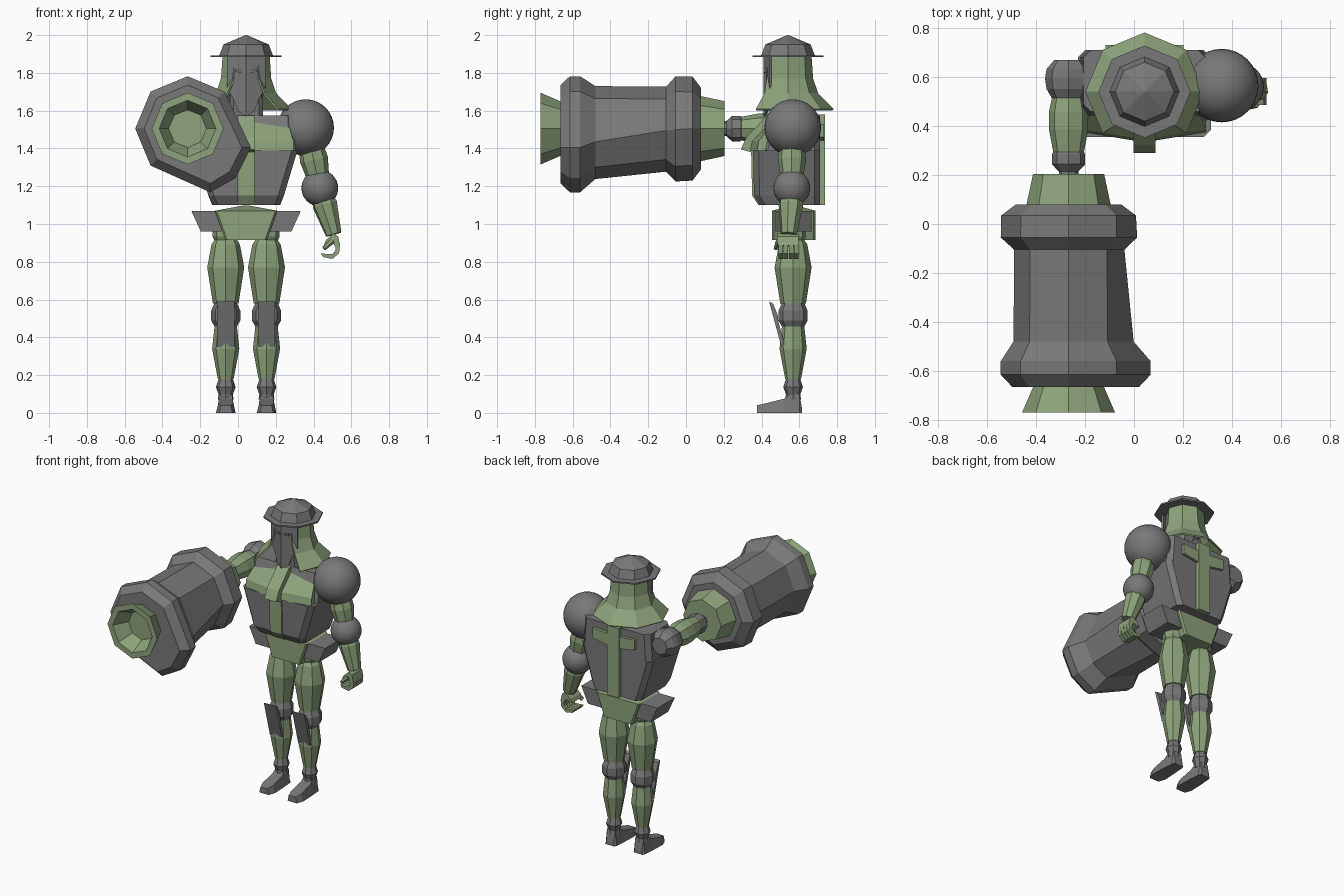
import bpy, bmesh, math
from mathutils import Vector

if "Cube" in bpy.data.objects:
    bpy.data.objects.remove(bpy.data.objects["Cube"])

CX, CY = 0.043, 0.54          # body centre line
GREEN = bpy.data.materials.new("olive_green")
GREEN.diffuse_color = (0.27, 0.37, 0.20, 1)
GREEN.use_nodes = True
GREEN.node_tree.nodes["Principled BSDF"].inputs["Base Color"].default_value = GREEN.diffuse_color
GREY = bpy.data.materials.new("dark_grey")
GREY.diffuse_color = (0.19, 0.19, 0.19, 1)
GREY.use_nodes = True
GREY.node_tree.nodes["Principled BSDF"].inputs["Base Color"].default_value = GREY.diffuse_color


def finish(name, bm, green=False):
    bmesh.ops.recalc_face_normals(bm, faces=bm.faces)
    me = bpy.data.meshes.new(name)
    bm.to_mesh(me)
    bm.free()
    ob = bpy.data.objects.new(name, me)
    bpy.context.collection.objects.link(ob)
    me.materials.append(GREEN if green else GREY)
    return ob


def skin(name, loops, green=False):
    """Join point loops into a capped, flat-faced solid."""
    bm = bmesh.new()
    rows = [[bm.verts.new(p) for p in lp] for lp in loops]
    n = len(rows[0])
    for a, b in zip(rows, rows[1:]):
        for i in range(n):
            j = (i + 1) % n
            bm.faces.new((a[i], a[j], b[j], b[i]))
    bm.faces.new(rows[0][::-1])
    bm.faces.new(rows[-1])
    return finish(name, bm, green)


def tube(name, a, b, rings, green=False, n=8):
    """Octagonal turned part from a to b; rings are (fraction, radius)."""
    a, b = Vector(a), Vector(b)
    q = (b - a).to_track_quat('Z', 'Y')
    return skin(name, [[a.lerp(b, t) + q @ Vector((r * math.cos(k * math.tau / n),
                r * math.sin(k * math.tau / n), 0)) for k in range(n)] for t, r in rings], green)


def prism(name, pts, axis, lo, hi, green=False):
    """Extrude a 2D profile along x or y."""
    f = (lambda p, d: (d, p[0], p[1])) if axis == 'x' else (lambda p, d: (p[0], d, p[1]))
    return skin(name, [[f(p, d) for p in pts] for d in (lo, hi)], green)


def ball(name, loc, r):
    bm = bmesh.new()
    bmesh.ops.create_uvsphere(bm, u_segments=32, v_segments=16, radius=r)
    bmesh.ops.translate(bm, verts=bm.verts, vec=loc)
    for f in bm.faces:
        f.smooth = True
    return finish(name, bm)


def boxring(hx, y0, y1, z, c):
    """Chamfered rectangle around the body centre."""
    return [(CX + x, y, z) for x, y in ((-hx + c, y0), (hx - c, y0), (hx, y0 + c), (hx, y1 - c),
            (hx - c, y1), (-hx + c, y1), (-hx, y1 - c), (-hx, y0 + c))]


# Hat
tube("hat_brim", (CX, CY, 1.883), (CX, CY, 1.893), [(0, .188), (1, .188)])
tube("hat_crown", (CX, CY, 1.89), (CX, CY, 2.0), [(0, .143), (.55, .12), (1, .003)])

# Hood draped from the hat, open at the front; it wraps closer around the face at the top
bm = bmesh.new()
rows = []
for r, z, front in ((.12, 1.885, -62), (.128, 1.77, -60), (.155, 1.69, -52), (.238, 1.605, -45)):
    rows.append([bm.verts.new((CX + r * math.cos(math.radians(t)), CY + r * math.sin(math.radians(t)), z))
                 for t in (front, 0, 45, 90, 135, 180, 180 - front)])
for a, b in zip(rows, rows[1:]):
    for i in range(6):
        bm.faces.new((a[i], b[i], b[i + 1], a[i + 1]))
hood = finish("hood", bm, True)
mod = hood.modifiers.new("thickness", 'SOLIDIFY')
mod.thickness, mod.offset = .01, 0

# Head, neck and collar
tube("head", (CX, CY, 1.62), (CX, CY, 1.89), [(0, .07), (.3, .095), (1, .1)])
skin("collar", [boxring(.09, .46, .62, 1.56, .02), boxring(.085, .45, .62, 1.68, .02)])

# Face mask: ridged plate with a pointed chin
bm = bmesh.new()
for s in (-1, 1):
    half = [(0, .415, 1.885), (.10, .448, 1.885), (.10, .448, 1.72), (.06, .438, 1.65),
            (.045, .433, 1.60), (0, .415, 1.57)]
    bm.faces.new([bm.verts.new((CX + s * x, y, z)) for x, y, z in half])
bmesh.ops.remove_doubles(bm, verts=bm.verts, dist=.001)
mask = finish("face_mask", bm)
mod = mask.modifiers.new("thickness", 'SOLIDIFY')
mod.thickness, mod.offset = .012, 0
for s in (-1, 1):
    prism("eye_slit", [(CX + s * .012, 1.798), (CX + s * .055, 1.806), (CX + s * .055, 1.82),
                       (CX + s * .012, 1.812)], 'y', .409, .44)

# Torso
skin("torso", [boxring(.18, .39, .71, 1.10, .03), boxring(.20, .36, .71, 1.15, .03),
               boxring(.272, .355, .71, 1.39, .03)])
skin("upper_torso", [boxring(.262, .40, .71, 1.385, .03), boxring(.25, .46, .71, 1.575, .03)])
strip = [(.383, 1.10), (.35, 1.15), (.345, 1.38), (.29, 1.395), (.32, 1.46), (.43, 1.575),
         (.735, 1.58), (.735, 1.10)]
prism("centre_strip", strip, 'x', CX - .045, CX + .045, True)
for s in (-1, 1):
    skin("chest_plate", [[(CX + s * .04, .34, 1.39), (CX + s * .04, .35, 1.44),
                          (CX + s * .04, .45, 1.54), (CX + s * .04, .5, 1.39)],
                         [(CX + s * .25, .375, 1.385), (CX + s * .25, .385, 1.44),
                          (CX + s * .23, .44, 1.51), (CX + s * .25, .5, 1.39)]], True)
    prism("back_strap", [(CX + s * .04, 1.44), (CX + s * .16, 1.46), (CX + s * .16, 1.53),
                         (CX + s * .04, 1.52)], 'y', .69, .73, True)

# Pelvis with grey side flaps
skin("pelvis", [boxring(.11, .455, .685, .915, .01), boxring(.165, .455, .685, 1.07, .01),
                boxring(.02, .55, .59, 1.097, .005)], True)
for s in (-1, 1):
    prism("hip_flap", [(CX + s * .12, .96), (CX + s * .24, .96), (CX + s * .29, 1.07),
                       (CX + s * .15, 1.07)], 'y', .475, .665)

# Legs
for s in (-1, 1):
    x, y = CX + s * .108, .567
    up = lambda z0, z1: ((x, y, z0), (x, y, z1))
    tube("thigh", *up(.58, .96), [(0, .068), (.5, .098), (.82, .075), (.88, .06), (.93, .07), (1, .07)], True)
    tube("knee", *up(.45, .58), [(0, .055), (.3, .077), (.7, .077), (1, .06)])
    tube("shin", *up(.18, .47), [(0, .042), (.55, .072), (1, .058)], True)
    tube("ankle", *up(.07, .18), [(0, .042), (.25, .038), (.6, .052), (1, .038)])
    prism("knee_guard", [(.44, .59), (.46, .58), (.485, .52), (.49, .48), (.525, .35), (.505, .35)],
          'x', x - .046, x + .046)
    # Foot: wide sole, narrower instep
    skin("foot", [[(x + k * w, fy, z) for k, z in ((-1, 0), (1, 0), (.75, h), (-.75, h))]
                  for fy, w, h in ((.375, .035, .04), (.42, .052, .05), (.52, .048, .075),
                                   (.55, .045, .10), (.60, .042, .10), (.615, .035, .02))])

# Hanging arm with round shoulder and elbow
ball("round_shoulder", (.358, .565, 1.51), .15)
ball("round_elbow", (.433, .56, 1.19), .097)
tube("hanging_upper_arm", (.375, .562, 1.46), (.43, .56, 1.22), [(0, .06), (.5, .075), (1, .055)], True)
tube("hanging_forearm", (.44, .56, 1.17), (.507, .545, .945), [(0, .05), (.3, .067), (1, .043)], True)

# Hand: palm, four curled fingers and thumb
prism("palm", [(.455, .89), (.465, .915), (.505, .95), (.53, .935), (.54, .89), (.515, .88), (.50, .905)],
      'y', .485, .595, True)
for k in range(4):
    prism("finger", [(.515, .885), (.54, .89), (.535, .845), (.50, .815), (.45, .825), (.438, .845),
                     (.465, .842), (.50, .84), (.515, .86)], 'y', .49 + k * .027, .514 + k * .027, True)
tube("thumb", (.50, .49, .91), (.455, .475, .87), [(0, .016), (1, .012)], True, 6)

# Raised arm pointing forward
AX, AZ = -.267, 1.505
fwd = lambda y0, y1: ((AX, y0, AZ), (AX, y1, AZ))
tube("raised_shoulder", *fwd(.67, .50), [(0, .058), (.22, .09), (.45, .096), (.7, .09), (1, .06)])
tube("shoulder_link", (AX, .585, AZ), (-.15, .585, AZ), [(0, .06), (1, .06)])
tube("raised_upper_arm", *fwd(.53, .29), [(0, .065), (.3, .08), (.6, .08), (1, .062)], True)
tube("raised_elbow", *fwd(.31, .19), [(0, .05), (.2, .068), (.55, .068), (.8, .04), (1, .04)])
tube("cannon_base", *fwd(.205, .05), [(0, .145), (1, .178)], True)

# Cannon barrel, swollen toward the body at its front end: (y, radius, swelling)
loops = []
for y, r, w in ((.08, .215, 0), (.035, .275, 0), (-.055, .277, .05), (-.105, .222, .1), (-.48, .225, .7),
                (-.56, .277, 1), (-.615, .277, 1), (-.665, .23, 1)):
    lp = []
    for k in range(8):
        a = k * math.tau / 8
        dx, dz = {0: (.058, -.10), 7: (.06, -.065), 6: (.12, -.06)}.get(k, (0, 0))
        lp.append((AX + r * math.cos(a) + w * dx, y, AZ + r * math.sin(a) + w * dz))
    loops.append(lp)
skin("cannon_barrel", loops)

# Hollow muzzle; the bore is part of the ring path
tube("muzzle", *fwd(-.65, -.77), [(0, .138), (1, .19), (1, .15), (.15, .1)], True)
